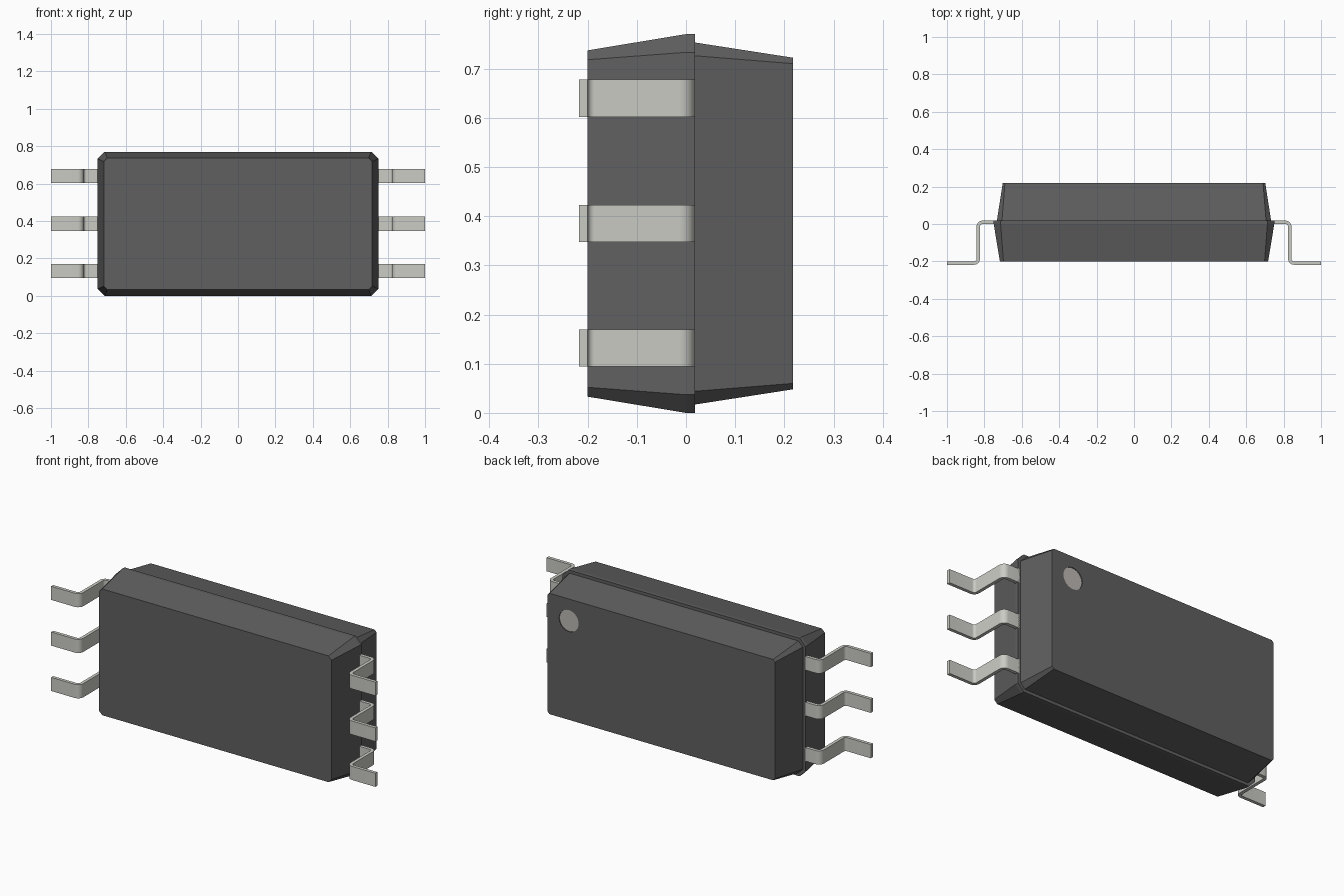
import bpy, bmesh
from math import sin, cos, radians

if "Cube" in bpy.data.objects:
    bpy.data.objects.remove(bpy.data.objects["Cube"])

ZC = 0.385          # mid height of the package
T = 0.018           # lead thickness


def material(name, rgb):
    m = bpy.data.materials.new(name)
    m.diffuse_color = (*rgb, 1)
    m.use_nodes = True
    m.node_tree.nodes["Principled BSDF"].inputs["Base Color"].default_value = m.diffuse_color
    return m


DARK = material("dark_plastic", (0.115, 0.115, 0.115))
METAL = material("tinned_metal", (0.6, 0.6, 0.56))
DOT = material("dot_paint", (0.5, 0.48, 0.45))


def finish(name, bm, mat):
    bmesh.ops.recalc_face_normals(bm, faces=bm.faces)
    me = bpy.data.meshes.new(name)
    bm.to_mesh(me)
    bm.free()
    me.materials.append(mat)
    ob = bpy.data.objects.new(name, me)
    bpy.context.collection.objects.link(ob)
    return ob


def loft(name, rings, mat):
    """Join closed rings of equal length and cap both ends."""
    bm = bmesh.new()
    loops = [[bm.verts.new(p) for p in r] for r in rings]
    n = len(loops[0])
    for a, b in zip(loops, loops[1:]):
        for i in range(n):
            j = (i + 1) % n
            bm.faces.new((a[i], a[j], b[j], b[i]))
    bm.faces.new(loops[0])
    bm.faces.new(loops[-1])
    return finish(name, bm, mat)


def octagon(y, w, h, c):
    """Rectangle with half sizes w, h and corner chamfer c, at depth y."""
    pts = [(w, h - c), (w - c, h), (c - w, h), (-w, h - c),
           (-w, c - h), (c - w, -h), (w - c, -h), (w, c - h)]
    return [(x, y, ZC + z) for x, z in pts]


def disc(y, r, x=0.57, z=0.60, n=48):
    return [(x + r * cos(radians(360 * i / n)), y,
             z + r * sin(radians(360 * i / n))) for i in range(n)]


# Body halves, the back one slightly smaller so a step shows at the seam
loft("front_body", [octagon(-0.20, 0.717, 0.352, 0.019),
                    octagon(0.0, 0.75, 0.385, 0.037),
                    octagon(T, 0.75, 0.385, 0.037)], DARK)
back = loft("back_body", [octagon(T, 0.733, 0.368, 0.027),
                          octagon(0.218, 0.702, 0.337, 0.012)], DARK)

# Shallow round recess with the orientation dot at its bottom
cutter = loft("dot_cutter", [disc(0.212, 0.06), disc(0.25, 0.06)], DARK)
cutter.hide_render = True
cutter.hide_viewport = True
cut = back.modifiers.new("dot_recess", 'BOOLEAN')
cut.object = cutter
cut.operation = 'DIFFERENCE'
cut.solver = 'EXACT'
loft("orientation_dot", [disc(0.211, 0.0598), disc(0.214, 0.0598)], DOT)


# Lead outline: shoulder, bend down, bend out to the foot
def arc(cx, cy, r, a0, a1, n=8):
    return [(cx + r * cos(radians(a0 + (a1 - a0) * i / n)),
             cy + r * sin(radians(a0 + (a1 - a0) * i / n))) for i in range(n + 1)]


R1, R2 = 0.014, 0.014 + T       # inner and outer bend radii
XO = 0.842                      # outer face of the drop
YF = -0.218                     # face of the foot
upper = (XO - R2, T - R2)
lower = (XO + R1, YF + R2)
outer = [(0.74, T)] + arc(*upper, R2, 90, 0) + arc(*lower, R1, 180, 270) + [(1.0, YF + T)]
inner = [(0.74, 0.0)] + arc(*upper, R1, 90, 0) + arc(*lower, R2, 180, 270) + [(1.0, YF)]

# Three leads per side, mirrored across the body
for k, z in enumerate((0.132, 0.385, 0.640)):
    h = 0.038
    rings = [[(a[0], a[1], z - h), (a[0], a[1], z + h),
              (b[0], b[1], z + h), (b[0], b[1], z - h)]
             for a, b in zip(outer, inner)]
    lead = loft(f"lead_pair_{k + 1}", rings, METAL)
    bpy.ops.object.select_all(action='DESELECT')
    lead.select_set(True)
    bpy.context.view_layer.objects.active = lead
    bpy.ops.object.shade_smooth_by_angle(angle=radians(30))
    lead.modifiers.new("mirror", 'MIRROR').use_axis[0] = True
